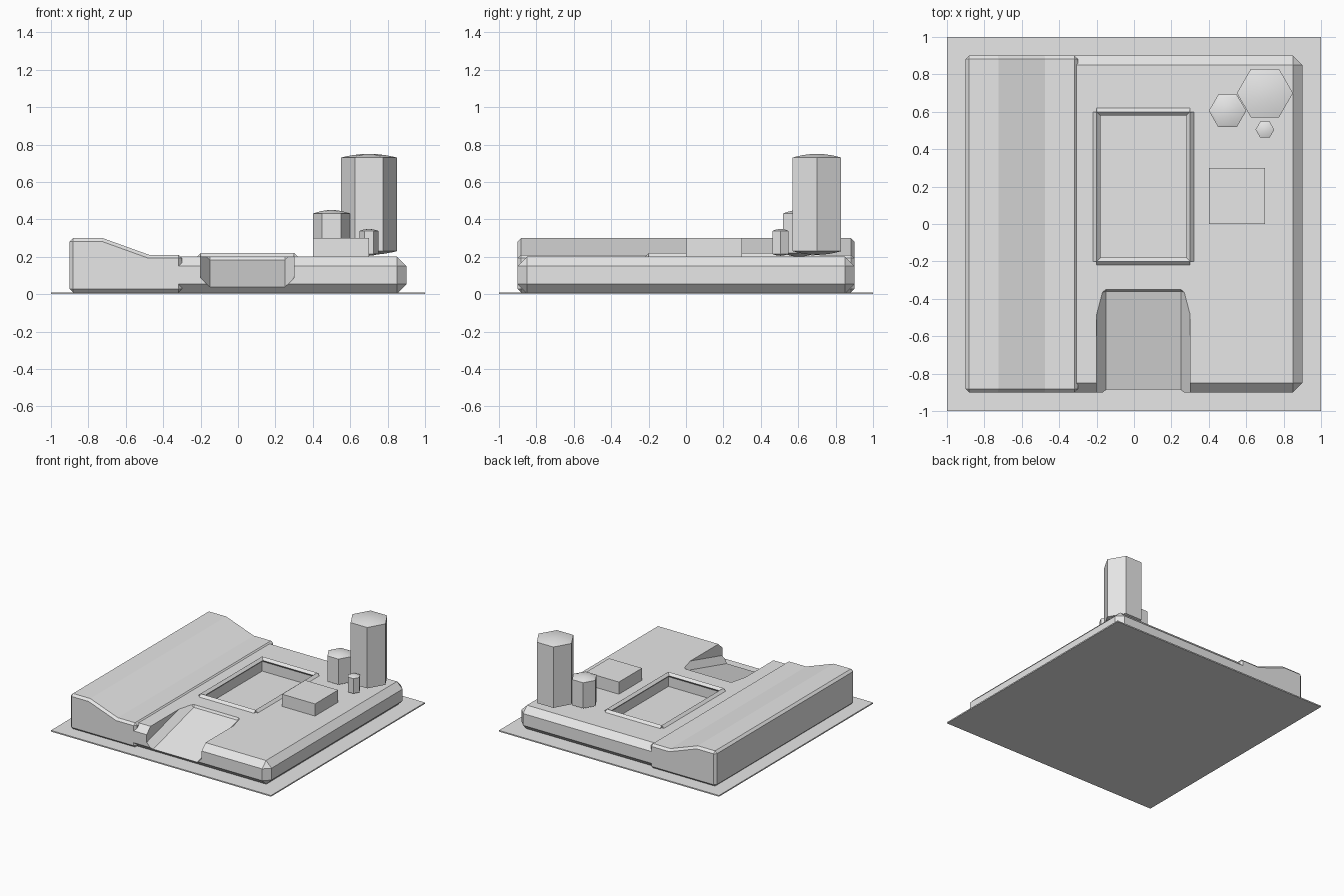
import bpy, bmesh, math
from mathutils import Matrix, Vector

if "Cube" in bpy.data.objects:
    bpy.data.objects.remove(bpy.data.objects["Cube"])

grey = bpy.data.materials.new("plain grey")
grey.diffuse_color = (0.8, 0.8, 0.8, 1)
grey.use_nodes = True
grey.node_tree.nodes["Principled BSDF"].inputs["Base Color"].default_value = grey.diffuse_color


def finish(bm, name):
    bmesh.ops.recalc_face_normals(bm, faces=bm.faces)
    me = bpy.data.meshes.new(name)
    bm.to_mesh(me)
    bm.free()
    me.materials.append(grey)
    ob = bpy.data.objects.new(name, me)
    bpy.context.collection.objects.link(ob)
    return ob


def bevel_sharp(bm, width):
    edges = [e for e in bm.edges if e.calc_face_angle(0) > math.radians(30)]
    bmesh.ops.bevel(bm, geom=edges, offset=width, offset_type='OFFSET',
                    segments=1, affect='EDGES', clamp_overlap=True)


def box(name, lo, hi, bevel=0, matrix=None):
    bm = bmesh.new()
    lo, hi = Vector(lo), Vector(hi)
    bmesh.ops.create_cube(bm, size=1)
    for v in bm.verts:
        v.co = Vector(((lo[i] + hi[i]) / 2 + v.co[i] * (hi[i] - lo[i]) for i in range(3)))
    if bevel:
        bevel_sharp(bm, bevel)
    if matrix:
        bm.transform(matrix)
    return finish(bm, name)


def cut(ob, cutter):
    cutter.hide_render = True
    mod = ob.modifiers.new("cut", 'BOOLEAN')
    mod.operation = 'DIFFERENCE'
    mod.solver = 'EXACT'
    mod.object = cutter
    bpy.context.view_layer.objects.active = ob
    bpy.ops.object.modifier_apply(modifier=mod.name)
    bpy.data.objects.remove(cutter)


def prism(name, section, a, b):
    """Extrude a closed list of 3D points (at a) along b - a."""
    bm = bmesh.new()
    a, b = Vector(a), Vector(b)
    f = bm.faces.new([bm.verts.new(a + Vector(p)) for p in section])
    r = bmesh.ops.extrude_face_region(bm, geom=[f])
    for v in r["geom"]:
        if isinstance(v, bmesh.types.BMVert):
            v.co += b - a
    bmesh.ops.recalc_face_normals(bm, faces=bm.faces)
    return bm


# Ground plate
box("ground_plate", (-1, -1, 0), (1, 1, 0.01))

# Main deck with chamfered edges, a sunken pit and a sloped entrance
deck = box("deck", (-0.37, -0.9, 0.003), (0.9, 0.9, 0.2), 0.05)
cut(deck, box("pit_cutter", (-0.2, -0.2, 0.1), (0.3, 0.6, 0.4)))
tilt = Matrix.Translation((0.05, -0.36, 0.182)) @ Matrix.Rotation(math.radians(15.2), 4, 'X')
cut(deck, box("ramp_cutter", (-0.25, -0.9, 0), (0.25, 0.05, 0.4), 0.05, tilt))

# Raised side bank with sloping top
profile = [(-0.9, 0.01), (-0.9, 0.3), (-0.725, 0.3), (-0.475, 0.21), (-0.3, 0.21), (-0.3, 0.01)]
bm = prism("bank", [(x, 0, z) for x, z in profile], (0, -0.9, 0), (0, 0.9, 0))
bevel_sharp(bm, 0.018)
finish(bm, "side_bank")

# Diamond-section rim bars around the pit
r = 0.02
for i, x in enumerate((-0.2, 0.3)):
    sec = [(r, 0, 0), (0, 0, r), (-r, 0, 0), (0, 0, -r)]
    finish(prism("bar", sec, (x, -0.2, 0.2), (x, 0.6, 0.2)), f"pit_rim_side_{i}")
for i, y in enumerate((-0.2, 0.6)):
    sec = [(0, r, 0), (0, 0, r), (0, -r, 0), (0, 0, -r)]
    finish(prism("bar", sec, (-0.2, y, 0.2), (0.3, y, 0.2)), f"pit_rim_end_{i}")

# Low block on the deck
box("low_block", (0.4, 0, 0.19), (0.7, 0.3, 0.3))


# Six-sided towers with slightly domed ends
def tower(name, x, y, radius, z0, z1, dome):
    bm = bmesh.new()
    steps = (0.3, 0.6, 0.85, 1)
    levels = [(t, z0 - dome * (1 - t * t)) for t in steps]
    levels += [(t, z1 + dome * (1 - t * t)) for t in reversed(steps)]
    rings = [[bm.verts.new((x + radius * t * math.cos(k * math.pi / 3),
                            y + radius * t * math.sin(k * math.pi / 3), z))
              for k in range(6)] for t, z in levels]
    for lower, upper in zip(rings, rings[1:]):
        for k in range(6):
            n = (k + 1) % 6
            bm.faces.new((lower[k], lower[n], upper[n], upper[k]))
    for ring, z in ((rings[0], z0 - dome), (rings[-1], z1 + dome)):
        tip = bm.verts.new((x, y, z))
        for k in range(6):
            bm.faces.new((ring[k], ring[(k + 1) % 6], tip))
    ob = finish(bm, name)
    bpy.ops.object.select_all(action='DESELECT')
    ob.select_set(True)
    bpy.context.view_layer.objects.active = ob
    bpy.ops.object.shade_smooth_by_angle(angle=math.radians(20))


tower("tall_tower", 0.7, 0.7, 0.15, 0.23, 0.73, 0.02)
tower("medium_tower", 0.5, 0.605, 0.1, 0.22, 0.43, 0.02)
tower("small_tower", 0.7, 0.505, 0.05, 0.215, 0.338, 0.01)
